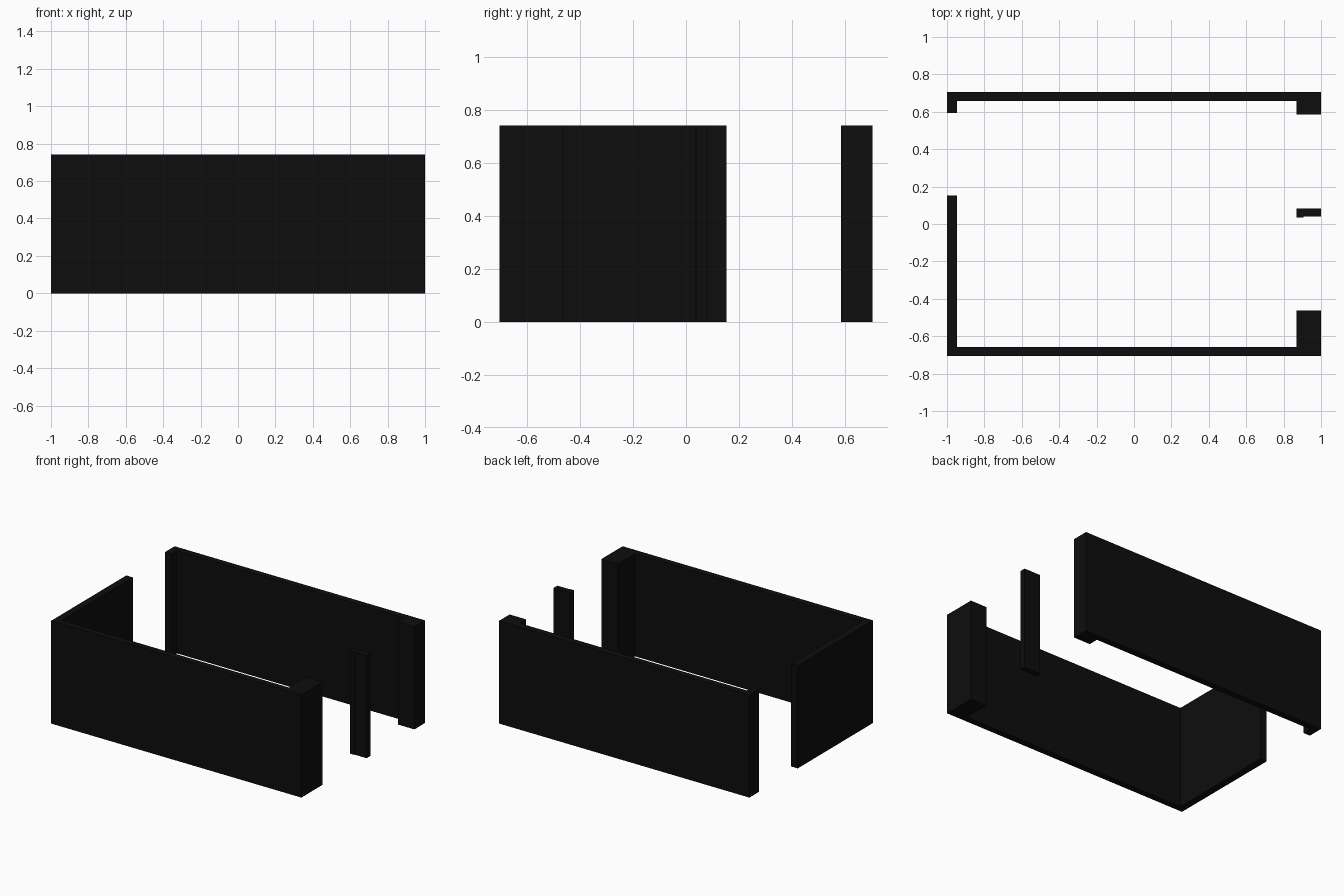
import bpy
import bmesh

if "Cube" in bpy.data.objects:
    bpy.data.objects.remove(bpy.data.objects["Cube"])

HEIGHT = 0.742

black = bpy.data.materials.new("black")
black.diffuse_color = (0.004, 0.004, 0.004, 1)
black.use_nodes = True
black.node_tree.nodes["Principled BSDF"].inputs["Base Color"].default_value = black.diffuse_color


def extrude_plan(name, plan):
    """Raise a floor-plan outline (counter-clockwise) to the wall height."""
    bm = bmesh.new()
    floor = bm.faces.new([bm.verts.new((x, y, 0)) for x, y in plan])
    raised = bmesh.ops.extrude_face_region(bm, geom=[floor])["geom"]
    top = [g for g in raised if isinstance(g, bmesh.types.BMVert)]
    bmesh.ops.translate(bm, verts=top, vec=(0, 0, HEIGHT))
    bmesh.ops.recalc_face_normals(bm, faces=bm.faces)
    mesh = bpy.data.meshes.new(name)
    bm.to_mesh(mesh)
    bm.free()
    mesh.materials.append(black)
    obj = bpy.data.objects.new(name, mesh)
    bpy.context.collection.objects.link(obj)
    return obj


# Shared plan lines
OUT_X, OUT_Y = 1.0, 0.705     # outer faces
IN_L, IN_R = -0.947, 0.868    # inner faces of left wall and right piers
IN_Y = 0.658                  # inner faces of front and back walls

# Front wall with the long left wall and the front right pier
extrude_plan("front_and_left_wall", [
    (-OUT_X, -OUT_Y), (OUT_X, -OUT_Y), (OUT_X, -0.463), (IN_R, -0.463),
    (IN_R, -IN_Y), (IN_L, -IN_Y), (IN_L, 0.153), (-OUT_X, 0.153)])

# Back wall with its short left return and back right pier
extrude_plan("back_wall", [
    (-OUT_X, OUT_Y), (-OUT_X, 0.593), (IN_L, 0.593), (IN_L, IN_Y),
    (IN_R, IN_Y), (IN_R, 0.585), (OUT_X, 0.585), (OUT_X, OUT_Y)])

# Free-standing post between the two right-hand openings
extrude_plan("right_post", [
    (IN_R, 0.036), (0.905, 0.036), (0.905, 0.04), (OUT_X, 0.04),
    (OUT_X, 0.082), (IN_R, 0.082)])
